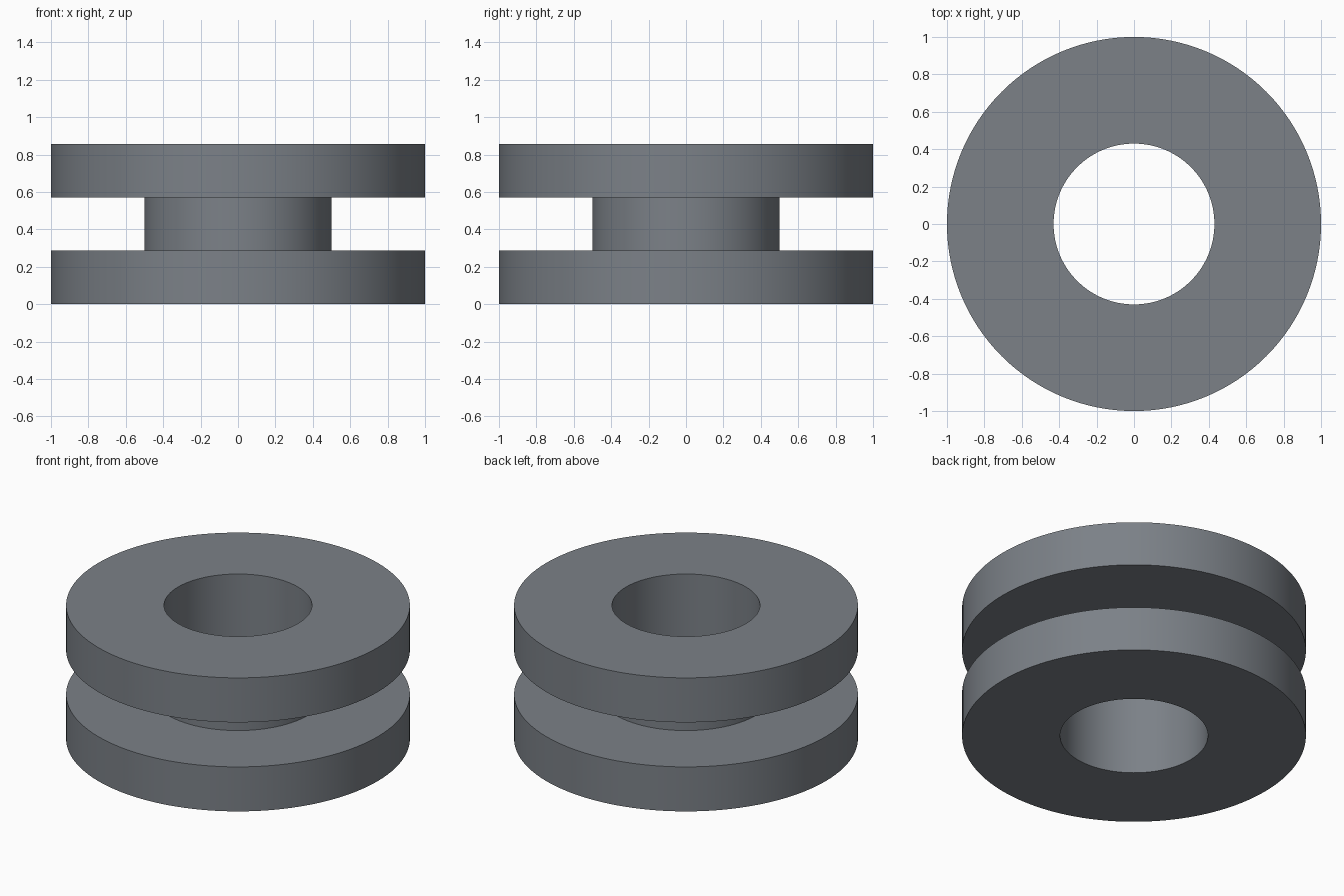
import bpy, bmesh, math

if "Cube" in bpy.data.objects:
    bpy.data.objects.remove(bpy.data.objects["Cube"])

R_OUT, R_NECK, R_HOLE = 1.0, 0.5, 0.43
H = 0.857
Z1, Z2 = H / 3, 2 * H / 3
SEGMENTS = 128

# Closed cross-section (radius, height): two flanges, a neck and a straight bore
profile = [(R_HOLE, 0), (R_OUT, 0), (R_OUT, Z1), (R_NECK, Z1),
           (R_NECK, Z2), (R_OUT, Z2), (R_OUT, H), (R_HOLE, H)]

# Revolve the section around z
bm = bmesh.new()
rings = []
for i in range(SEGMENTS):
    a = 2 * math.pi * i / SEGMENTS
    rings.append([bm.verts.new((r * math.cos(a), r * math.sin(a), z)) for r, z in profile])
n = len(profile)
for i in range(SEGMENTS):
    cur, nxt = rings[i], rings[(i + 1) % SEGMENTS]
    for j in range(n):
        k = (j + 1) % n
        bm.faces.new((cur[j], nxt[j], nxt[k], cur[k]))
bmesh.ops.recalc_face_normals(bm, faces=bm.faces)

mesh = bpy.data.meshes.new("grommet")
bm.to_mesh(mesh)
bm.free()
grommet = bpy.data.objects.new("grommet", mesh)
bpy.context.collection.objects.link(grommet)

# Dark blue-grey rubber
rubber = bpy.data.materials.new("dark_rubber")
rubber.diffuse_color = (0.20, 0.22, 0.245, 1)
rubber.use_nodes = True
rubber.node_tree.nodes["Principled BSDF"].inputs["Base Color"].default_value = rubber.diffuse_color
mesh.materials.append(rubber)

# Smooth round walls, crisp rims
bpy.context.view_layer.objects.active = grommet
grommet.select_set(True)
bpy.ops.object.shade_smooth_by_angle(angle=math.radians(30))
